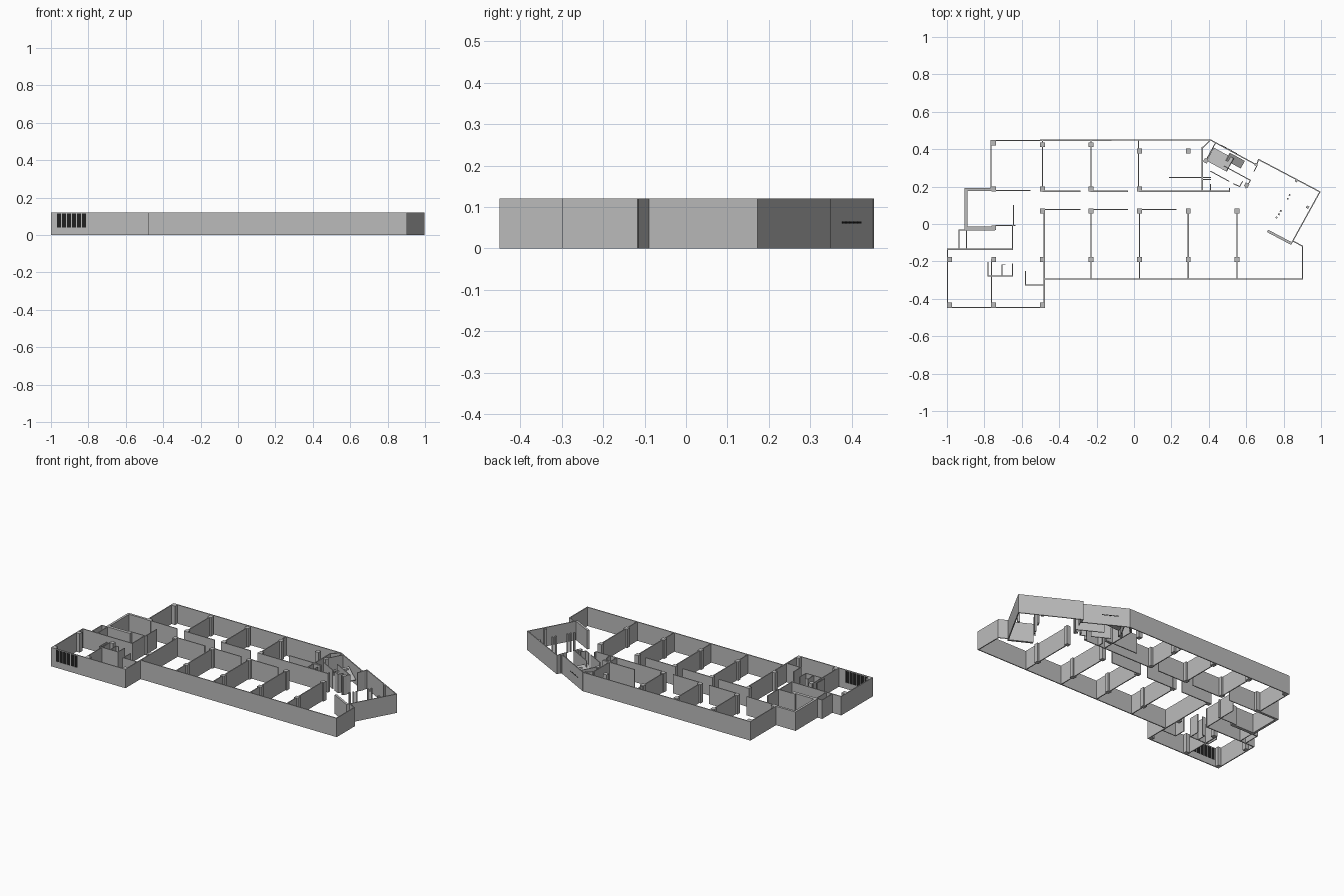
import bpy, bmesh, math
from mathutils import Vector, Matrix

cube = bpy.data.objects.get("Cube")
if cube:
    bpy.data.objects.remove(cube)

H = 0.12    # storey height
T = 0.006   # usual wall thickness


def material(name, value):
    mat = bpy.data.materials.new(name)
    mat.use_nodes = True
    col = (value, value, value, 1)
    mat.diffuse_color = col
    mat.node_tree.nodes["Principled BSDF"].inputs["Base Color"].default_value = col
    return mat


grey = material("concrete grey", 0.5)
dark = material("dark glazing", 0.015)


def add_box(bm, centre, size, turn=0.0, pitch=0.0):
    m = (Matrix.Translation(centre) @ Matrix.Rotation(turn, 4, 'Z')
         @ Matrix.Rotation(pitch, 4, 'Y') @ Matrix.Diagonal((*size, 1)))
    bmesh.ops.create_cube(bm, size=1, matrix=m)


def finish(name, bm, mat=grey):
    mesh = bpy.data.meshes.new(name)
    bm.to_mesh(mesh)
    bm.free()
    mesh.materials.append(mat)
    obj = bpy.data.objects.new(name, mesh)
    bpy.context.scene.collection.objects.link(obj)


def walls(name, paths, thick=T, z0=0.0, z1=H, mat=grey):
    """Upright walls that follow plan paths."""
    bm = bmesh.new()
    for path in paths:
        for a, b in zip(path, path[1:]):
            a, b = Vector(a), Vector(b)
            mid, d = (a + b) / 2, b - a
            add_box(bm, (mid.x, mid.y, (z0 + z1) / 2),
                    (d.length + thick, thick, z1 - z0), math.atan2(d.y, d.x))
    finish(name, bm, mat)


def posts(name, spots, size, turn=0.0):
    bm = bmesh.new()
    for x, y in spots:
        add_box(bm, (x, y, H / 2), (size, size, H), turn)
    finish(name, bm)


# Turned frame of the north-east wing
A = Vector((0.41, 0.449))
TURN = math.radians(-28.5)
U = Vector((math.cos(TURN), math.sin(TURN)))
V = Vector((U.y, -U.x))


def core(u, v):
    return A + U * u + V * v


# Outer shell
N, S, S2, W = 0.447, -0.447, -0.295, -0.997
WX0, WX1 = -0.97, -0.81      # louvre window limits
walls("north_outer_wall", [[(-0.765, 0.19), (-0.765, N), A]])
walls("west_outer_wall", [[(-0.65, -0.135), (W, -0.135), (W, S), (WX0, S)]])
walls("south_west_outer_wall", [[(WX1, S), (-0.48, S), (-0.48, 0.08)]])
walls("south_outer_wall", [[(-0.48, S2), (0.9, S2), (0.9, -0.118), (0.852, -0.092)]])
walls("wing_outer_wall", [[A, core(0.28, 0), (0.666, 0.345), (0.994, 0.172), (0.84, -0.107)]])

# Louvre window in the south-west wall
walls("window_sill_wall", [[(WX0, S), (WX1, S)]], z1=0.04)
walls("window_head", [[(WX0, S), (WX1, S)]], z0=0.115)
PANES = 6
pitch = (WX1 - WX0) / PANES
bm = bmesh.new()
bars = bmesh.new()
for i in range(PANES):
    add_box(bm, (WX0 + (i + 0.5) * pitch, S, 0.0775), (pitch - 0.005, 0.003, 0.075))
    if i:
        add_box(bars, (WX0 + i * pitch, S, 0.0775), (0.004, T, 0.075))
finish("window_panes", bm, dark)
finish("window_bars", bars)

# Cross walls between the rooms
walls("north_room_walls", [[(x, 0.178), (x, N)] for x in (-0.49, -0.23, 0.025)])
walls("south_room_walls", [[(x, S2), (x, 0.078)] for x in (-0.23, 0.03, 0.29, 0.55)])

# Corridor walls, with a doorway gap at the end of each bay
bays = (-0.485, -0.23, 0.03)
walls("corridor_north_walls", [[(x, 0.175), (x + 0.195, 0.175)] for x in bays]
      + [[(0.21, 0.175), (0.51, 0.175), (0.51, 0.19)]])
walls("corridor_south_walls", [[(x, 0.078), (x + 0.195, 0.078)] for x in bays])

# Small rooms beside the stair core
walls("service_room_walls", [
    [core(0, 0), core(-0.018, 0.06), (0.365, 0.41), (0.365, 0.178)],
    [(0.19, 0.248), (0.41, 0.248)],
    [(0.365, 0.238), (0.41, 0.238)],
    [(0.41, 0.178), (0.41, 0.21)]])

# Western entrance and stair room
walls("entrance_thick_walls", [[(-0.765, 0.185), (-0.898, 0.185),
                                (-0.898, -0.022), (-0.745, -0.022)]], 0.015)
walls("entrance_walls", [
    [(-0.765, 0.18), (-0.555, 0.178)],
    [(-0.935, -0.135), (-0.935, -0.032), (-0.745, -0.032)],
    [(-0.895, -0.135), (-0.895, -0.032)],
    [(-0.74, -0.008), (-0.635, -0.008)],
    [(-0.65, -0.135), (-0.65, -0.008)],
    [(-0.645, -0.008), (-0.645, 0.1)]], 0.005)

# South-west rooms
walls("south_west_room_walls", [
    [(-0.762, S), (-0.762, -0.19)],
    [(-0.69, -0.205), (-0.78, -0.205), (-0.78, -0.278),
     (-0.65, -0.278), (-0.65, -0.215), (-0.705, -0.215), (-0.705, -0.278)][1:5],
    [(-0.705, -0.278), (-0.705, -0.218), (-0.69, -0.218)],
    [(-0.58, -0.255), (-0.58, -0.325), (-0.48, -0.325)]], 0.005)

# Square columns on the building grid
gx = (-0.75, -0.49, -0.23, 0.03, 0.29, 0.55)
spots = [(x, -0.19) for x in (-0.985,) + gx]
spots += [(x, -0.432) for x in (-0.985, -0.75, -0.49)]
spots += [(x, 0.07) for x in gx[1:]]
spots += [(x, 0.187) for x in gx[:4]]
spots += [(-0.75, 0.433)] + [(x, 0.424) for x in gx[1:3]] + [(x, 0.39) for x in gx[3:5]]
spots += [(-0.75, -0.02)]
posts("grid_columns", spots, 0.026)
posts("core_columns", [core(0.03, 0.11), core(0.284, 0.12)], 0.022, TURN)

# Stair core walls
walls("core_walls", [
    [core(0.03, 0), core(0.03, 0.11)],
    [core(0.08, 0.147), core(0.19, 0.147)],
    [core(0.22, 0.147), core(0.255, 0.145)],
    [core(0.13, 0.088), core(0.29, 0.088), core(0.287, 0.135)],
    [core(0.255, 0.145), core(0.255, 0.115)],
    [core(0.282, 0), core(0.284, 0.035)]], 0.005)

# Sloping stair slabs
bm = bmesh.new()
for u, v, length, width, z, tilt in ((0.095, 0.068, 0.13, 0.08, 0.06, -0.4),
                                     (0.168, 0.034, 0.1, 0.046, 0.06, 0.5)):
    p = core(u, v)
    add_box(bm, (p.x, p.y, z), (length, width, 0.008), TURN, tilt)
finish("stair_slabs", bm)

# Row of narrow slots in the core's outer wall
slots = [[core(u, -0.002), core(u + 0.011, -0.002)] for u in (0.065, 0.085, 0.105, 0.125, 0.145)]
walls("wall_slots", slots, 0.005, 0.06, 0.065, dark)

# East hall: thick wall, slim posts and wall piers
walls("hall_thick_wall", [[(0.72, -0.04), (0.833, -0.1)]], 0.014)
posts("hall_posts", [(0.832, 0.155), (0.822, 0.135), (0.785, 0.07),
                     (0.775, 0.052), (0.762, 0.035)], 0.009, TURN)
posts("hall_piers", [(0.868, 0.232), (0.928, 0.09), (0.652, 0.318)], 0.014, TURN)
